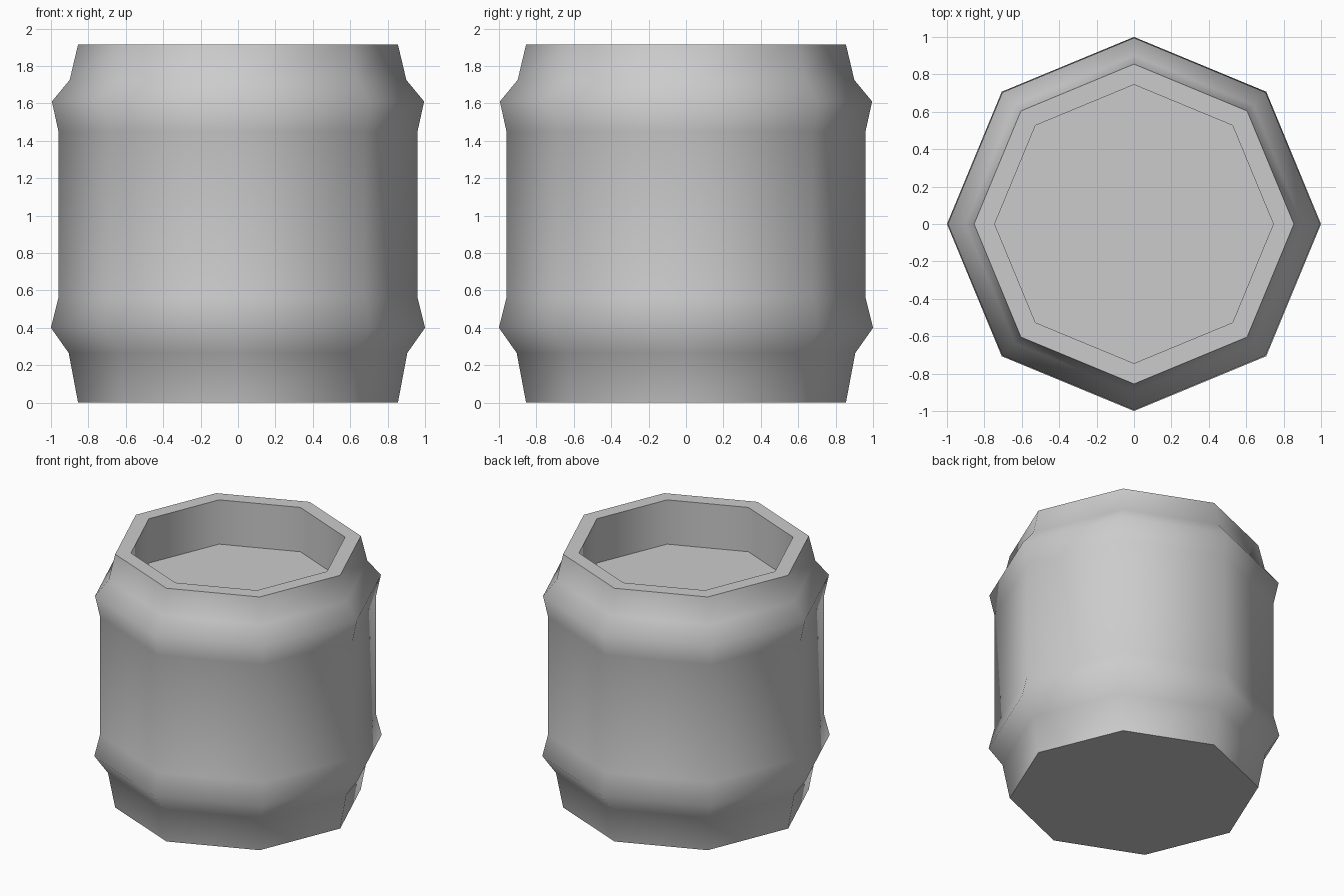
import bpy, bmesh, math

if "Cube" in bpy.data.objects:
    bpy.data.objects.remove(bpy.data.objects["Cube"])

SIDES = 8
# Profile (radius, z): bottom edge, lower bulge, wall, upper bulge, rim, recessed floor
PROFILE = [(0.855, 0.0), (0.905, 0.265), (1.0, 0.40), (0.96, 0.56),
           (0.96, 1.45), (0.995, 1.61), (0.90, 1.725), (0.855, 1.915),
           (0.745, 1.915), (0.745, 1.58)]

bm = bmesh.new()
rings = [[bm.verts.new((r * math.cos(2 * math.pi * i / SIDES),
                        r * math.sin(2 * math.pi * i / SIDES), z))
          for i in range(SIDES)] for r, z in PROFILE]

# Side walls, rim and inner wall
for low, high in zip(rings, rings[1:]):
    for i in range(SIDES):
        j = (i + 1) % SIDES
        bm.faces.new((low[i], low[j], high[j], high[i]))

# Base and recessed floor
bm.faces.new(rings[0][::-1])
bm.faces.new(rings[-1])

mesh = bpy.data.meshes.new("barrel_body")
bm.to_mesh(mesh)
bm.free()
barrel = bpy.data.objects.new("barrel_body", mesh)
bpy.context.collection.objects.link(barrel)

# Smooth sides, crisp rim and base
bpy.context.view_layer.objects.active = barrel
barrel.select_set(True)
bpy.ops.object.shade_smooth_by_angle(angle=math.radians(60))
